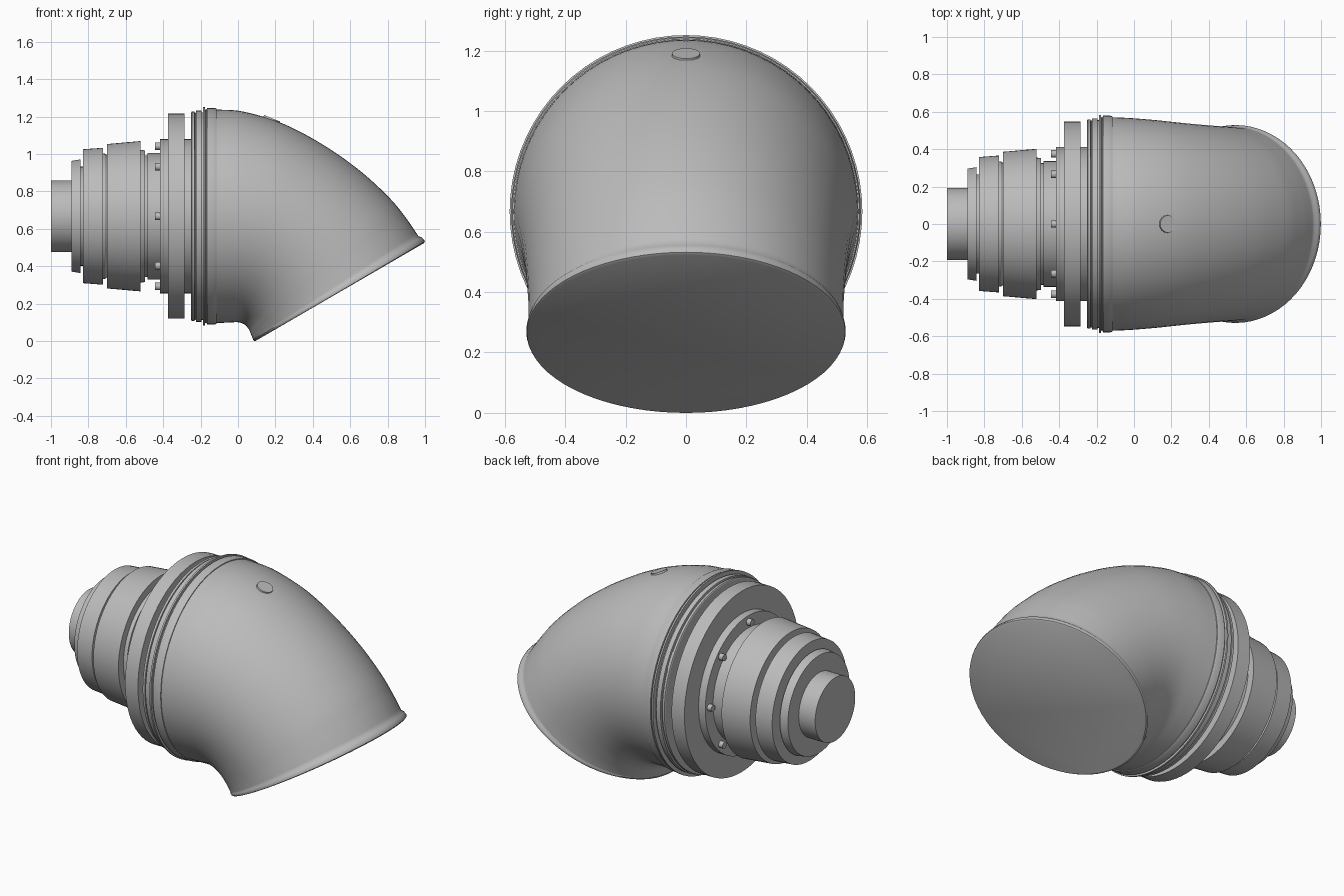
import bpy, bmesh, math
from mathutils import Vector, Matrix

cube = bpy.data.objects.get("Cube")
if cube:
    bpy.data.objects.remove(cube)

AXIS_Z = 0.667
SEG = 72

grey = bpy.data.materials.new("neutral grey")
grey.use_nodes = True
colour = (0.5, 0.5, 0.5, 1)
grey.diffuse_color = colour
grey.node_tree.nodes["Principled BSDF"].inputs["Base Color"].default_value = colour


def finish(bm, name, angle=30):
    bmesh.ops.recalc_face_normals(bm, faces=bm.faces)
    mesh = bpy.data.meshes.new(name)
    bm.to_mesh(mesh)
    bm.free()
    obj = bpy.data.objects.new(name, mesh)
    bpy.context.collection.objects.link(obj)
    mesh.materials.append(grey)
    bpy.ops.object.select_all(action='DESELECT')
    obj.select_set(True)
    bpy.context.view_layer.objects.active = obj
    bpy.ops.object.shade_smooth_by_angle(angle=math.radians(angle))
    return obj


def skin(name, rings, angle=30):
    """Bridge a list of closed rings and cap both ends."""
    bm = bmesh.new()
    loops = [[bm.verts.new(p) for p in ring] for ring in rings]
    for a, b in zip(loops, loops[1:]):
        for i in range(SEG):
            j = (i + 1) % SEG
            bm.faces.new((a[i], a[j], b[j], b[i]))
    bm.faces.new(loops[0])
    bm.faces.new(loops[-1])
    return finish(bm, name, angle)


def section(top, bottom, width):
    """Elliptical ring between a top and a bottom point of the side outline."""
    top, bottom = Vector((top[0], 0, top[1])), Vector((bottom[0], 0, bottom[1]))
    mid, up = (top + bottom) / 2, (top - bottom) / 2
    side = Vector((0, width, 0))
    angles = [math.tau * i / SEG for i in range(SEG)]
    return [mid + up * math.cos(a) + side * math.sin(a) for a in angles]


def lathe(name, profile):
    return skin(name, [section((x, AXIS_Z + r), (x, AXIS_Z - r), r) for x, r in profile])


# Stepped barrel, from the small tail to the flange
lathe("tail_stub", [(-1, 0.192), (-0.88, 0.192)])
lathe("tail_ring", [(-0.89, 0.296), (-0.842, 0.304), (-0.842, 0.265), (-0.82, 0.265)])
lathe("small_barrel", [(-0.828, 0.358), (-0.722, 0.366), (-0.722, 0.335),
                       (-0.712, 0.335), (-0.69, 0.32)])
lathe("main_barrel", [(-0.7, 0.386), (-0.52, 0.402), (-0.52, 0.355), (-0.498, 0.352),
                      (-0.498, 0.325), (-0.485, 0.325), (-0.485, 0.338), (-0.41, 0.338)])
lathe("hub_plate", [(-0.418, 0.412), (-0.24, 0.412)])
lathe("wide_flange", [(-0.373, 0.548), (-0.287, 0.548)])

# Grooved clamp and collar behind the elbow
lathe("clamp_ring", [(-0.25, 0.555), (-0.247, 0.56), (-0.233, 0.56), (-0.231, 0.553),
                     (-0.226, 0.553), (-0.224, 0.565), (-0.196, 0.565), (-0.194, 0.555),
                     (-0.18, 0.555)])
lathe("elbow_collar", [(-0.186, 0.584), (-0.176, 0.584), (-0.175, 0.57), (-0.168, 0.57),
                       (-0.166, 0.579), (-0.125, 0.579), (-0.116, 0.575), (-0.114, 0.565)])

# Screw heads around the hub plate
for i in range(8):
    a = math.tau * i / 8
    bm = bmesh.new()
    place = Matrix.Translation((-0.428, 0.375 * math.sin(a), AXIS_Z + 0.375 * math.cos(a)))
    bmesh.ops.create_cone(bm, cap_ends=True, segments=16, radius1=0.02, radius2=0.02,
                          depth=0.034, matrix=place @ Matrix.Rotation(math.pi / 2, 4, 'Y'))
    finish(bm, f"screw_{i + 1}")

# Elbow body: stations of top x, top z, bottom x, bottom z, half width
stations = [Vector(s) for s in (
    (-0.12, 1.238, -0.12, 0.096, 0.571),
    (0.03, 1.226, -0.06, 0.098, 0.566),
    (0.24, 1.162, 0.0, 0.1, 0.555),
    (0.45, 1.052, 0.035, 0.088, 0.542),
    (0.65, 0.912, 0.058, 0.062, 0.531),
    (0.81, 0.765, 0.07, 0.035, 0.524),
    (0.9, 0.655, 0.076, 0.02, 0.521),
    (0.965, 0.56, 0.081, 0.009, 0.521))]


def spline(pts, steps):
    padded = [2 * pts[0] - pts[1]] + pts + [2 * pts[-1] - pts[-2]]
    for a, b, c, d in zip(padded, padded[1:], padded[2:], padded[3:]):
        for k in range(steps):
            t = k / steps
            yield 0.5 * (2 * b + (c - a) * t + (2 * a - 5 * b + 4 * c - d) * t ** 2
                         + (3 * b - a - 3 * c + d) * t ** 3)
    yield pts[-1]


body = list(spline(stations, 6))
# Rounded lip and closed, slanted mouth
body += [Vector(s) for s in ((0.982, 0.555, 0.08, 0.006, 0.526),
                             (0.997, 0.54, 0.086, 0.001, 0.529),
                             (0.999, 0.532, 0.093, 0.0, 0.527),
                             (0.994, 0.523, 0.1, 0.004, 0.52))]
skin("elbow", [section(s[0:2], s[2:4], s[4]) for s in body], 40)

# Flush plug on the top of the elbow
bm = bmesh.new()
tilt = Matrix.Translation((0.18, 0, 1.183)) @ Matrix.Rotation(math.radians(22), 4, 'Y')
bmesh.ops.create_cone(bm, cap_ends=True, segments=32, radius1=0.048, radius2=0.046,
                      depth=0.016, matrix=tilt)
finish(bm, "top_plug")
